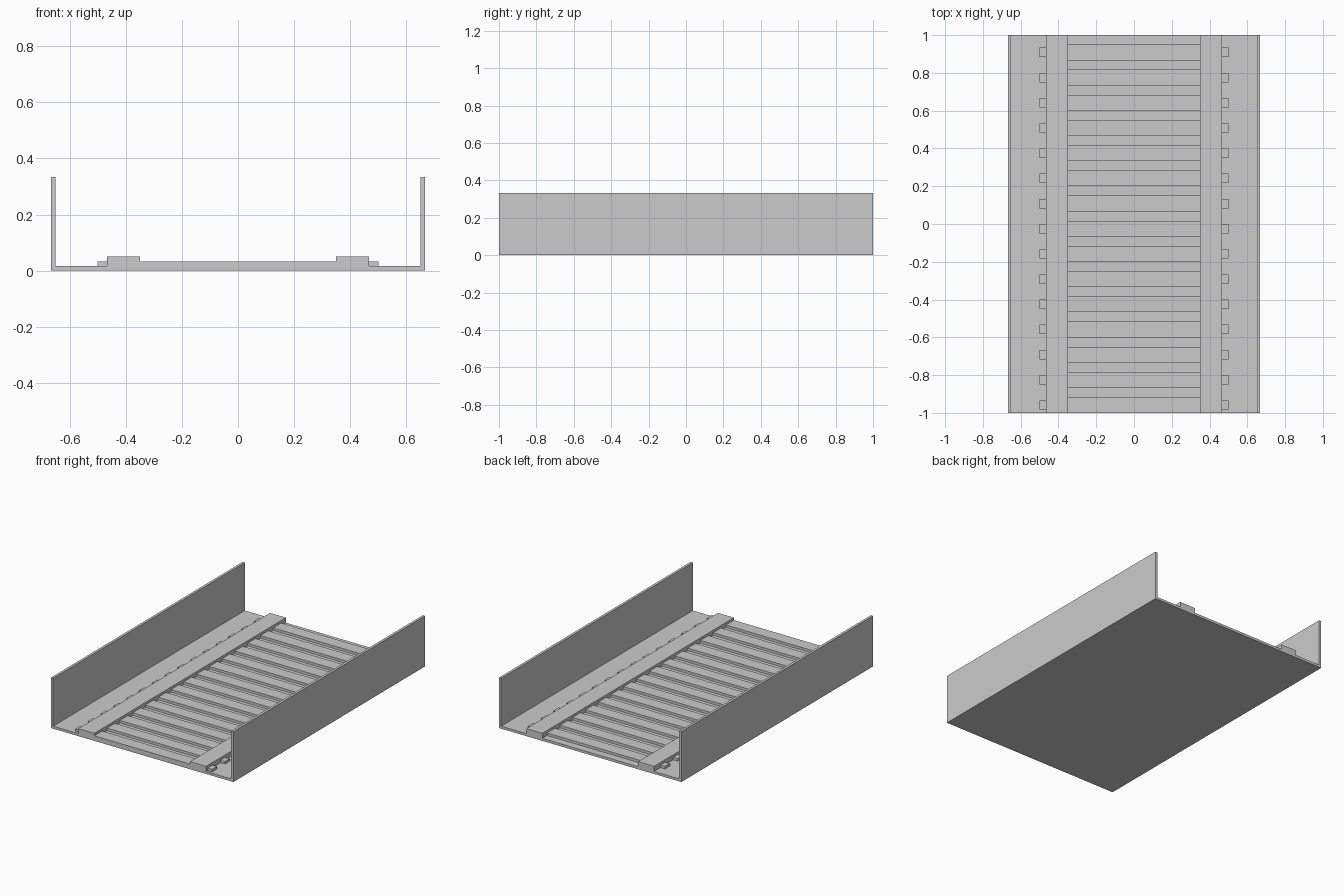
import bpy
import bmesh
from mathutils import Matrix, Vector

cube = bpy.data.objects.get("Cube")
if cube:
    bpy.data.objects.remove(cube, do_unlink=True)

U = 1 / 60          # building module: one plate thickness
HALF_W, HALF_L = 40 * U, 60 * U
COUNT, PITCH = 15, 8 * U

grey = bpy.data.materials.new("plain grey")
grey.use_nodes = True
colour = (0.6, 0.6, 0.6, 1)
grey.diffuse_color = colour
grey.node_tree.nodes["Principled BSDF"].inputs["Base Color"].default_value = colour


def box(name, low, high):
    """Flat-faced box between two opposite corners."""
    low, high = Vector(low), Vector(high)
    bm = bmesh.new()
    bmesh.ops.create_cube(bm, size=1, matrix=Matrix.Diagonal((*(high - low), 1)))
    mesh = bpy.data.meshes.new(name)
    bm.to_mesh(mesh)
    bm.free()
    mesh.materials.append(grey)
    obj = bpy.data.objects.new(name, mesh)
    obj.location = (low + high) / 2
    bpy.context.collection.objects.link(obj)
    return obj


def repeat(obj):
    """Repeat a part along the length of the track."""
    array = obj.modifiers.new("repeat", 'ARRAY')
    array.count = COUNT
    array.use_relative_offset = False
    array.use_constant_offset = True
    array.constant_offset_displace = (0, PITCH, 0)


# Floor plate
box("floor", (-HALF_W + U, -HALF_L, 0), (HALF_W - U, HALF_L, U))

# Cross slats between the rails
repeat(box("slats", (-21 * U, -HALF_L, U), (21 * U, -HALF_L + 5 * U, 2 * U)))

# Side walls, rails and the peg ends outside each rail
for side, s in (("left", 1), ("right", -1)):
    def side_box(name, x0, x1, y0, y1, z0, z1):
        xs = sorted((s * x0, s * x1))
        return box(f"{side}_{name}", (xs[0], y0, z0), (xs[1], y1, z1))

    side_box("wall", HALF_W - U, HALF_W, -HALF_L, HALF_L, 0, 20 * U)
    side_box("rail", 21 * U, 28 * U, -HALF_L, HALF_L, U, 3 * U)
    repeat(side_box("pegs", 28 * U, 30 * U, -HALF_L + U, -HALF_L + 4 * U, U, 2 * U))
